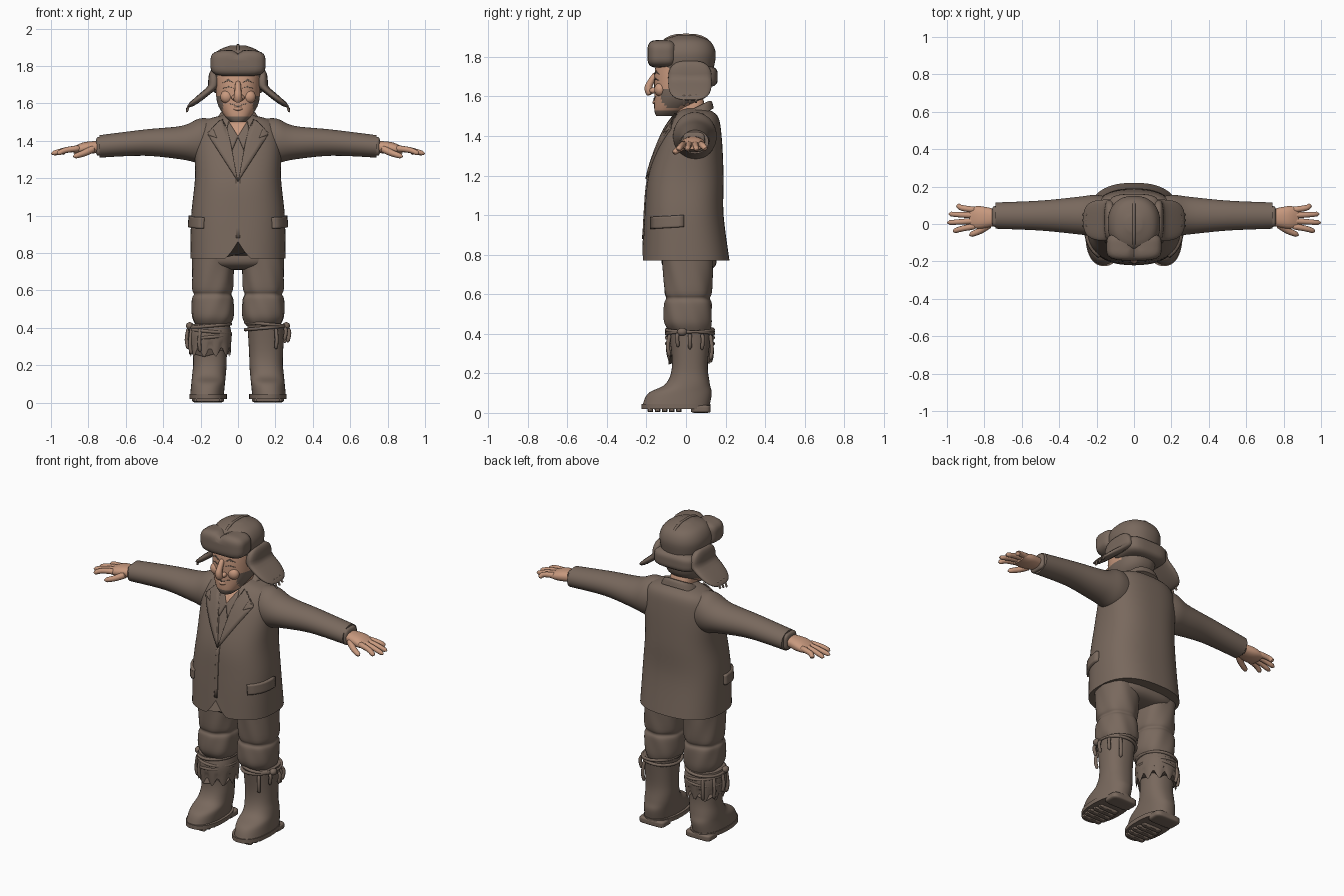
import bpy, bmesh, math, random
from mathutils import Vector
from mathutils.bvhtree import BVHTree

cube = bpy.data.objects.get("Cube")
if cube:
    bpy.data.objects.remove(cube)
random.seed(4)


def material(name, rgb):
    mat = bpy.data.materials.new(name)
    mat.use_nodes = True
    mat.diffuse_color = (*rgb, 1)
    mat.node_tree.nodes["Principled BSDF"].inputs["Base Color"].default_value = (*rgb, 1)
    return mat


BROWN = material("brown_cloth", (0.19, 0.14, 0.11))
SKIN = material("skin", (0.58, 0.32, 0.21))
made = []


def add(name, bm, mat, mirror=False, tweak=None, brown_rule=None, thick=0):
    if tweak:
        for vert in bm.verts:
            tweak(vert.co)
    bmesh.ops.recalc_face_normals(bm, faces=bm.faces)
    mesh = bpy.data.meshes.new(name)
    mesh.materials.append(mat)
    if brown_rule:
        mesh.materials.append(BROWN)
        for face in bm.faces:
            face.material_index = int(brown_rule(face.calc_center_median()))
    bm.to_mesh(mesh)
    bm.free()
    ob = bpy.data.objects.new(name, mesh)
    bpy.context.scene.collection.objects.link(ob)
    if thick:
        solid = ob.modifiers.new("thickness", "SOLIDIFY")
        solid.thickness, solid.offset = thick, 0
    if mirror:
        ob.modifiers.new("mirror", "MIRROR")
    made.append(ob)
    return ob


def bridge_rings(rings):
    bm = bmesh.new()
    loops = [[bm.verts.new(point) for point in ring] for ring in rings]
    count = len(loops[0])
    for lower, upper in zip(loops, loops[1:]):
        for i in range(count):
            j = (i + 1) % count
            bm.faces.new((lower[i], lower[j], upper[j], upper[i]))
    bm.faces.new(loops[0])
    bm.faces.new(loops[-1])
    return bm


def smooth_rows(rows, steps):
    # Catmull-Rom interpolation between rows
    result = []
    for i in range(len(rows) - 1):
        quad = [rows[max(i - 1, 0)], rows[i], rows[i + 1], rows[min(i + 2, len(rows) - 1)]]
        for k in range(steps):
            t = k / steps
            result.append([b + t / 2 * (c - a + t * (2 * a - 5 * b + 4 * c - d + t * (3 * (b - c) + d - a)))
                           for a, b, c, d in zip(*quad)])
    return result + [list(rows[-1])]


def signed_power(value, exponent):
    return math.copysign(abs(value) ** exponent, value)


def loft(name, rows, mat, centre=0, along_x=False, power=2.3, count=48, **options):
    # rows: position along the axis, second centre, first radius, second radius
    rings = []
    for along, middle, first, second in smooth_rows(rows, 5):
        ring = []
        for i in range(count):
            angle = math.tau * i / count
            u = centre + first * signed_power(math.cos(angle), 2 / power)
            v = middle + second * signed_power(math.sin(angle), 2 / power)
            ring.append((along, u, v) if along_x else (u, v, along))
        rings.append(ring)
    return add(name, bridge_rings(rings), mat, **options)


def blob(name, centre, size, mat, power=2, **options):
    # rounded solid, boxier as the power rises
    bm = bmesh.new()
    bmesh.ops.create_uvsphere(bm, u_segments=32, v_segments=20, radius=1)
    for vert in bm.verts:
        length = sum(abs(c) ** power for c in vert.co) ** (1 / power)
        vert.co = Vector(centre) + vert.co / length * Vector(size)
    return add(name, bm, mat, **options)


def tube(name, points, radius, mat, taper=0, steps=4, **options):
    path = [Vector(p) for p in smooth_rows(points, steps)]
    rings = []
    for i, point in enumerate(path):
        t = i / (len(path) - 1)
        r = radius * (1 - taper * t) * max(0.3, 1 - abs(2 * t - 1) ** 12)
        heading = path[min(i + 1, len(path) - 1)] - path[max(i - 1, 0)]
        turn = Vector((0, 0, 1)).rotation_difference(heading)
        angles = [math.tau * k / 10 for k in range(10)]
        rings.append([point + turn @ Vector((r * math.cos(a), r * math.sin(a), 0)) for a in angles])
    return add(name, bridge_rings(rings), mat, **options)


def plate(name, target, outline, mat, from_side=False, thick=0.008):
    # outline projected onto the target surface, then thickened
    mesh = target.data
    tree = BVHTree.FromPolygons([v.co for v in mesh.vertices], [p.vertices for p in mesh.polygons])
    bm = bmesh.new()
    bm.faces.new([bm.verts.new((u, 0, z)) for u, z in outline])
    bmesh.ops.triangulate(bm, faces=bm.faces)
    bmesh.ops.subdivide_edges(bm, edges=bm.edges[:], cuts=5, use_grid_fill=True)
    for vert in bm.verts:
        u, z = vert.co.x, vert.co.z
        start, ray = ((1, u, z), (-1, 0, 0)) if from_side else ((u, -1, z), (0, 1, 0))
        vert.co = tree.ray_cast(Vector(start), Vector(ray))[0] or vert.co
    return add(name, bm, mat, mirror=True, thick=thick)


# Jacket body with the front hem cut away
def cut_hem(co):
    if co.y < 0 and co.z < 0.9:
        co.z += 0.7 * (0.9 - co.z) * max(0, 1 - abs(co.x) / 0.06)


jacket = loft("jacket", [(0.77, 0, 0.255, 0.22), (1, -0.01, 0.25, 0.2), (1.2, 0, 0.23, 0.19),
                         (1.4, 0.03, 0.23, 0.15), (1.5, 0.05, 0.19, 0.11), (1.54, 0.04, 0.07, 0.06)],
              BROWN, power=2.5, count=64, tweak=cut_hem)

# Sleeves and cuffs
loft("sleeves", [(0.1, 1.4, 0.09, 0.11), (0.2, 1.4, 0.11, 0.12), (0.3, 1.39, 0.1, 0.09),
                 (0.5, 1.39, 0.08, 0.07), (0.74, 1.37, 0.07, 0.06)],
     BROWN, centre=0.045, along_x=True, power=2, mirror=True)
blob("cuffs", (0.74, 0.04, 1.37), (0.02, 0.055, 0.05), BROWN, power=4, mirror=True)

# Hands
loft("palms", [(0.72, 1.37, 0.04, 0.03), (0.82, 1.36, 0.06, 0.033), (0.88, 1.35, 0.055, 0.018)],
     SKIN, centre=0.035, along_x=True, mirror=True)
for i, finger in enumerate(("index", "middle", "ring", "little")):
    tip = 1 - 0.02 * (i - 1.3) ** 2
    tube(finger + "_fingers", [(0.84, 0.028 * i - 0.01, 1.36), (0.92, 0.037 * i - 0.025, 1.35),
                               (tip, 0.047 * i - 0.04, 1.33)], 0.018, SKIN, taper=0.3, mirror=True)
tube("thumbs", [(0.77, 0, 1.36), (0.82, -0.035, 1.335), (0.88, -0.06, 1.315)], 0.022, SKIN, taper=0.4, mirror=True)

# Lapels, shirt and pockets
plate("lapels", jacket, [(0, 1.18), (0.16, 1.43), (0.11, 1.41), (0.13, 1.46), (0.08, 1.51), (0.05, 1.45)],
      BROWN, thick=0.025)
plate("shirt_collar", jacket, [(0, 1.42), (0.03, 1.35), (0.06, 1.45), (0.05, 1.5)], BROWN, thick=0.018)
plate("open_neck", jacket, [(0, 1.42), (0.05, 1.5), (0, 1.5)], SKIN)
plate("front_edge", jacket, [(0, 0.88), (0.01, 0.88), (0.01, 1.2), (0, 1.2)], BROWN, thick=0.01)
plate("pocket_flaps", jacket, [(-0.17, 0.93), (-0.01, 0.94), (-0.01, 1), (-0.17, 0.99)], BROWN, from_side=True, thick=0.03)


def tilt_collar(co):
    co.z += 0.5 * (co.y - 0.04)


loft("jacket_collar", [(1.49, 0.04, 0.12, 0.1), (1.53, 0.04, 0.1, 0.09), (1.54, 0.04, 0.08, 0.07)],
     BROWN, tweak=tilt_collar)


# Head with beard and back hair
def is_hair(c):
    beard = c.z < 1.53 or (c.z < 1.63 and abs(c.x) > 0.08 and c.y < 0.03)
    return beard or (c.y > 0.03 and c.z > 1.57)


blob("neck", (0, 0.02, 1.52), (0.07, 0.075, 0.1), SKIN, power=3)
head = loft("head", [(1.5, -0.1, 0.04, 0.05), (1.53, -0.08, 0.07, 0.08), (1.6, -0.03, 0.11, 0.13),
                     (1.7, -0.02, 0.12, 0.14), (1.78, -0.02, 0.12, 0.13)], SKIN, count=64, brown_rule=is_hair)
for part, z, arch in (("eyebrows", 1.71, 0.02), ("eyelids", 1.68, 0.012)):
    plate(part, head, [(0.02, z), (0.05, z + arch / 2), (0.08, z), (0.05, z + arch)], BROWN)
plate("mouth", head, [(0, 1.58), (0.05, 1.6), (0, 1.588)], BROWN)
tube("nose", [(0, -0.15, 1.72), (0, -0.18, 1.67), (0, -0.19, 1.64), (0, -0.175, 1.61)], 0.014, SKIN, taper=-0.8)
blob("nostrils", (0.02, -0.165, 1.63), (0.015, 0.02, 0.015), SKIN, mirror=True)
blob("cheeks", (0.06, -0.13, 1.635), (0.035, 0.03, 0.035), SKIN, mirror=True)
tube("lower_lip", [(-0.035, -0.14, 1.58), (0, -0.16, 1.57), (0.035, -0.14, 1.58)], 0.01, SKIN)


# Fur hat with front flap, back band, ear flaps and ties
def notch(co):
    if co.z > 1.85:
        co.z -= 0.02 * max(0, 1 - abs(co.x) / 0.03)


def flare(co):
    co.x += 1.2 * max(0, 1.69 - co.z)


loft("hat_crown", [(1.74, 0, 0.13, 0.14), (1.82, 0, 0.14, 0.15), (1.88, 0, 0.11, 0.12), (1.91, 0, 0.04, 0.04)], BROWN)
arc = [math.pi * i / 16 for i in range(1, 16)]
tube("crown_seam", [(0, -0.15 * signed_power(math.cos(a), 0.7), 1.74 + 0.17 * math.sin(a) ** 0.7) for a in arc],
     0.008, BROWN, steps=1)
blob("hat_front_flap", (0, -0.12, 1.815), (0.147, 0.075, 0.07), BROWN, power=4, tweak=notch)
blob("hat_back_band", (0, 0.055, 1.7), (0.14, 0.105, 0.055), BROWN, power=4)
blob("ear_flaps", (0.13, 0.02, 1.68), (0.03, 0.11, 0.1), BROWN, power=3, tweak=flare, mirror=True)
for y in (-0.01, 0.02, 0.05):
    tube("flap_ties", [(0.275, y, 1.555 + y / 4), (0.265, y, 1.58), (0.25, y, 1.61)], 0.006, BROWN, mirror=True)

# Trousers, gently crumpled
LEG = 0.135


def crumple(co):
    swell = 1 + 0.018 * math.sin(7 * math.atan2(co.y, co.x - LEG) + 25 * co.z)
    co.x, co.y = LEG + (co.x - LEG) * swell, co.y * swell


blob("hips", (0, 0.015, 0.78), (0.22, 0.14, 0.07), BROWN, power=3)
loft("trouser_legs", [(0.8, 0.01, 0.11, 0.13), (0.62, 0.01, 0.11, 0.12), (0.58, 0.01, 0.1, 0.11),
                      (0.55, 0.01, 0.11, 0.12), (0.46, 0.01, 0.11, 0.12), (0.41, 0.02, 0.09, 0.1)],
     BROWN, centre=LEG, tweak=crumple, mirror=True)

# Boots with soles, heels and treads
BOOT, FOOT = 0.15, 0.16


def step_out(co):
    co.x += 0.1 * max(0, 0.2 - co.z)


loft("boots", [(0.42, 0.02, 0.1, 0.11), (0.25, 0.02, 0.09, 0.09), (0.15, 0.01, 0.09, 0.11),
               (0.1, -0.03, 0.09, 0.16), (0.04, -0.05, 0.09, 0.17)], BROWN, centre=BOOT, tweak=step_out, mirror=True)
loft("soles", [(0.02, -0.05, 0.1, 0.175), (0.045, -0.05, 0.1, 0.175)], BROWN, centre=FOOT, mirror=True)
blob("heels", (FOOT, 0.075, 0.02), (0.085, 0.05, 0.02), BROWN, power=6, mirror=True)
for i in range(5):
    blob("treads", (FOOT, 0.036 * i - 0.18, 0.02), (0.08 - 0.008 * abs(i - 2), 0.014, 0.016), BROWN, power=8, mirror=True)


# Ragged cloth round the right boot, cords and tassels on both
def fray(co):
    if co.z < 0.31:
        co.z += 0.025 * math.sin(11 * math.atan2(co.y - 0.02, co.x + BOOT))


loft("ragged_wrap", [(0.27, 0.02, 0.11, 0.11), (0.36, 0.02, 0.115, 0.12), (0.42, 0.02, 0.105, 0.11)],
     BROWN, centre=-BOOT, count=66, tweak=fray)
for side, heights in ((-1, (0.35, 0.38, 0.41)), (1, (0.4, 0.42))):
    for k, height in enumerate(heights):
        angles = [math.tau * i / 32 for i in range(36)]
        tilt = 0.01 * (-1) ** k
        tube("boot_cord", [(side * BOOT + 0.11 * math.cos(a), 0.02 + 0.118 * math.sin(a), height + tilt * math.cos(a))
                           for a in angles], 0.009, BROWN, steps=1)
    for i in range(5):
        turn = 0.55 * (i - 2)
        x, y, low = math.cos(turn), math.sin(turn), random.uniform(0.25, 0.34)
        tube("cord_tassel", [(side * (BOOT + r * x), 0.02 + r * y, z)
                             for r, z in ((0.115, low), (0.125, low + 0.05), (0.115, 0.4))], 0.01, BROWN)
    blob("cord_knot", (side * 0.258, -0.02, 0.41), (0.02, 0.025, 0.02), BROWN)

# Smooth shading with sharp edges kept
bpy.ops.object.select_all(action="DESELECT")
for ob in made:
    ob.select_set(True)
bpy.context.view_layer.objects.active = jacket
bpy.ops.object.shade_smooth_by_angle(angle=math.radians(42))
